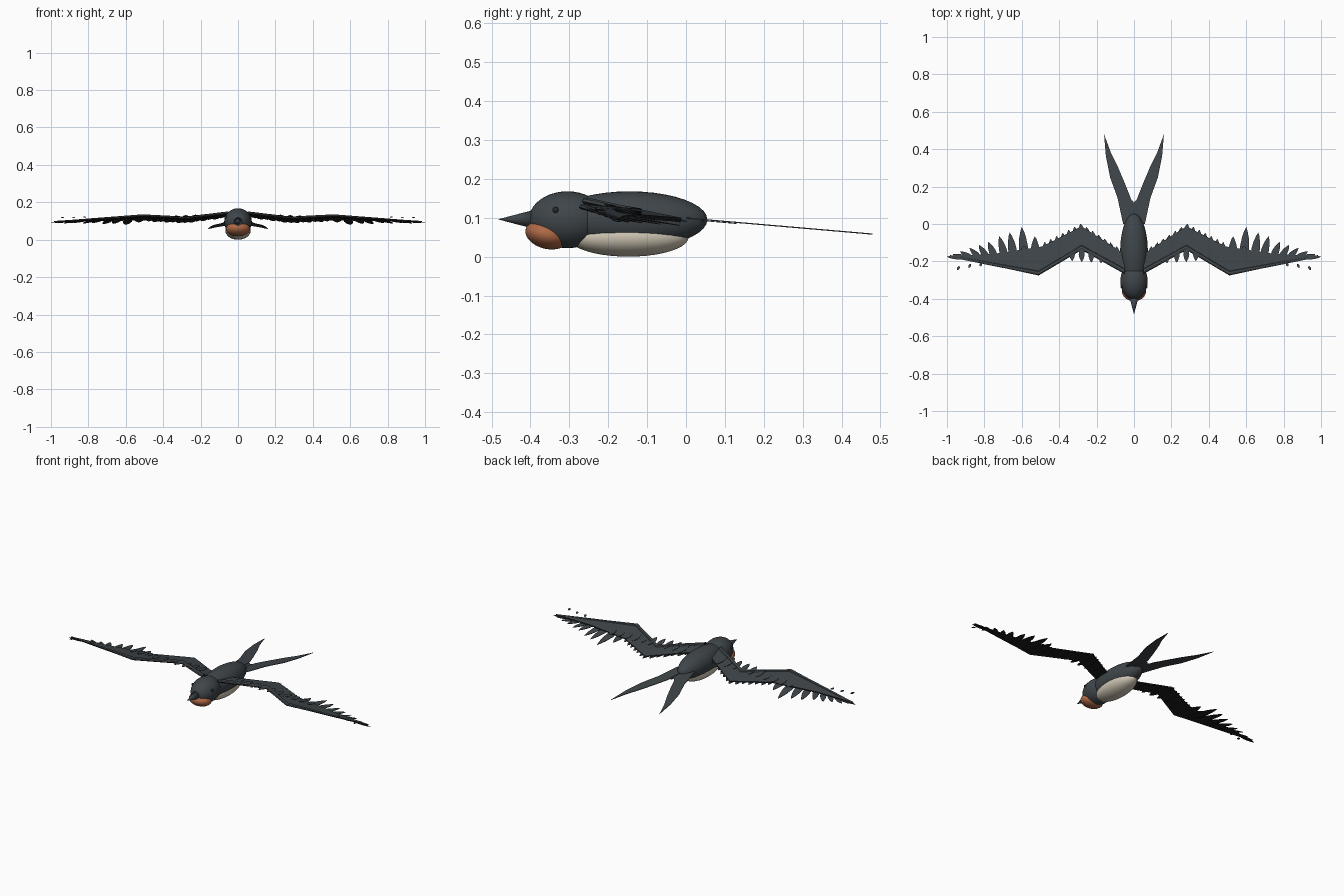
import bpy, bmesh, math
from mathutils import Matrix, Vector

if "Cube" in bpy.data.objects:
    bpy.data.objects.remove(bpy.data.objects["Cube"])


def material(name, rgb):
    m = bpy.data.materials.new(name)
    m.diffuse_color = (*rgb, 1)
    m.use_nodes = True
    m.node_tree.nodes["Principled BSDF"].inputs["Base Color"].default_value = m.diffuse_color
    return m


SLATE = material("slate_blue_grey", (0.050, 0.060, 0.068))
BLACK = material("underwing_black", (0.014, 0.014, 0.014))
RUST = material("rust_orange", (0.42, 0.14, 0.06))
CREAM = material("cream", (0.62, 0.56, 0.45))
EYE = material("eye_black", (0.02, 0.024, 0.028))


def finish(name, bm, mats, smooth=False):
    bmesh.ops.recalc_face_normals(bm, faces=bm.faces[:])
    bm.normal_update()
    for f in bm.faces:
        f.smooth = smooth
        # upper faces take the first colour, edges and undersides the second
        if len(mats) > 1:
            f.material_index = 0 if f.normal.z > 0.3 else 1
    me = bpy.data.meshes.new(name)
    bm.to_mesh(me)
    bm.free()
    for m in mats:
        me.materials.append(m)
    ob = bpy.data.objects.new(name, me)
    bpy.context.collection.objects.link(ob)
    return ob


def ellipsoid(name, centre, radii, mat, tilt=0, seg=40):
    bm = bmesh.new()
    # poles lie along the length of the bird
    m = (Matrix.Translation(centre) @ Matrix.Rotation(tilt, 4, 'X')
         @ Matrix.Diagonal((*radii, 1)) @ Matrix.Rotation(math.pi / 2, 4, 'X'))
    bmesh.ops.create_uvsphere(bm, u_segments=seg, v_segments=seg // 2, radius=1, matrix=m)
    return finish(name, bm, [mat], True)


def wing_z(x, y):
    return 0.135 - 0.035 * abs(x) - 0.15 * (y + 0.2)


def tail_z(x, y):
    return 0.095 - 0.086 * (y - 0.05)


def slab(bm, outline, side, zfun, dz=0.0, thick=0.003):
    """Thin closed plate following the wing or tail plane."""
    top = [bm.verts.new((side * x, y, zfun(x, y) + dz + thick / 2)) for x, y in outline]
    low = [bm.verts.new((side * x, y, zfun(x, y) + dz - thick / 2)) for x, y in outline]
    n = len(outline)
    bm.faces.new(top)
    bm.faces.new(low[::-1])
    for i in range(n):
        j = (i + 1) % n
        bm.faces.new((top[i], low[i], low[j], top[j]))


def feather(bm, base, tip, width, side, dz, zfun=wing_z, thick=0.002):
    """Pointed leaf-shaped feather from base to tip."""
    b, t = Vector(base), Vector(tip)
    d = t - b
    n = Vector((-d.y, d.x)).normalized() * width / 2
    prof = [(0.12, 0.6), (0.35, 0.95), (0.55, 1), (0.75, 0.75), (0.9, 0.38)]
    right = [b + d * u - n * w for u, w in prof]
    left = [b + d * u + n * w for u, w in reversed(prof)]
    slab(bm, [tuple(p) for p in [b] + right + [t] + left], side, zfun, dz, thick)


def lerp_path(pts, x):
    for (x0, y0), (x1, y1) in zip(pts, pts[1:]):
        if x <= x1:
            return y0 + (y1 - y0) * (x - x0) / (x1 - x0)
    return pts[-1][1]


# Body, head, throat and belly
ellipsoid("body", (0, -0.145, 0.095), (0.074, 0.20, 0.073), SLATE)
ellipsoid("head", (0, -0.305, 0.095), (0.073, 0.099, 0.073), SLATE)
ellipsoid("throat", (0, -0.357, 0.057), (0.065, 0.057, 0.037), RUST, -0.25)
ellipsoid("belly", (0, -0.148, 0.05), (0.068, 0.155, 0.05), CREAM)

# Beak
bm = bmesh.new()
bmesh.ops.create_cone(bm, cap_ends=True, segments=24, radius1=0.024, radius2=0.0005, depth=0.09,
                      matrix=Matrix.Translation((0, -0.437, 0.096)) @ Matrix.Rotation(math.pi / 2, 4, 'X'))
finish("beak", bm, [SLATE], True)

# Wing outline and feather tips, for the +x wing
LEAD = [(0.05, -0.262), (0.28, -0.135), (0.51, -0.272), (0.75, -0.225), (0.985, -0.177)]
TRAIL = [(0.05, -0.16), (0.28, -0.012), (0.49, -0.12), (0.75, -0.16), (0.975, -0.172)]
PRIMARY_TIPS = [(0.53, -0.065), (0.60, -0.015), (0.665, -0.045), (0.72, -0.065), (0.78, -0.095),
                (0.83, -0.112), (0.88, -0.128), (0.93, -0.147), (0.97, -0.162), (1.0, -0.175)]

for side, tag in ((1, "right"), (-1, "left")):
    # Wing membrane
    bm = bmesh.new()
    for i in range(4):
        slab(bm, [LEAD[i], LEAD[i + 1], TRAIL[i + 1], TRAIL[i]], side, wing_z, 0, 0.006)
    finish("wing_plate_" + tag, bm, [SLATE, BLACK])

    # Leading edge limb, tapering to the wing tip
    bm = bmesh.new()
    rings = []
    for (x, y), r in zip(LEAD, (0.013, 0.012, 0.011, 0.007, 0.002)):
        rings.append([bm.verts.new((side * x, y + 0.009 + 1.1 * r * math.cos(a), wing_z(x, y) + 0.7 * r * math.sin(a)))
                      for a in (k * math.pi / 4 for k in range(8))])
    for a, b in zip(rings, rings[1:]):
        for k in range(8):
            bm.faces.new((a[k], a[(k + 1) % 8], b[(k + 1) % 8], b[k]))
    bm.faces.new(rings[0])
    bm.faces.new(rings[-1][::-1])
    finish("wing_limb_" + tag, bm, [SLATE, BLACK])

    # Primary flight feathers
    bm = bmesh.new()
    for i, (tx, ty) in enumerate(PRIMARY_TIPS):
        bx = 0.51 + (tx - 0.51) * 0.8
        feather(bm, (bx, lerp_path(LEAD, bx) + 0.012), (tx, ty), 0.052 - 0.0035 * i, side, -0.003 - 0.003 * (i % 2))
    finish("primary_feathers_" + tag, bm, [SLATE, BLACK])

    # Secondary flight feathers
    bm = bmesh.new()
    for i in range(13):
        x = 0.09 + 0.032 * i
        tip_y = lerp_path(TRAIL, x) + 0.016
        feather(bm, (x - 0.012, tip_y - 0.13), (x + 0.004, tip_y), 0.042, side, -0.004 - 0.003 * (i % 2))
    finish("secondary_feathers_" + tag, bm, [SLATE, BLACK])

    # Covert feathers across the upper wing, with tiny ones near the tip
    bm = bmesh.new()
    for i in range(10):
        x = 0.125 + 0.0515 * i
        feather(bm, (x, -0.115), (x, -0.215 + 0.004 * i), 0.032, side, 0.005)
    for x, y in ((0.82, -0.205), (0.88, -0.213), (0.94, -0.225)):
        feather(bm, (x - 0.006, y), (x + 0.004, y - 0.022), 0.014, side, 0.012)
    finish("covert_feathers_" + tag, bm, [SLATE, BLACK])

    # Forked tail streamer, with a shorter feather beside it
    bm = bmesh.new()
    slab(bm, [(0.0, 0.0), (0.058, 0.0), (0.088, 0.14), (0.128, 0.25), (0.15, 0.36), (0.16, 0.48),
              (0.125, 0.385), (0.088, 0.31), (0.05, 0.22), (0.018, 0.14)], side, tail_z, 0, 0.003)
    feather(bm, (0.012, 0.0), (0.012, 0.13), 0.05, side, -0.003, tail_z)
    finish("tail_streamer_" + tag, bm, [SLATE])

    # Eye
    ellipsoid("eye_" + tag, (side * 0.064, -0.335, 0.12), (0.008, 0.008, 0.008), EYE, 0, 16)
